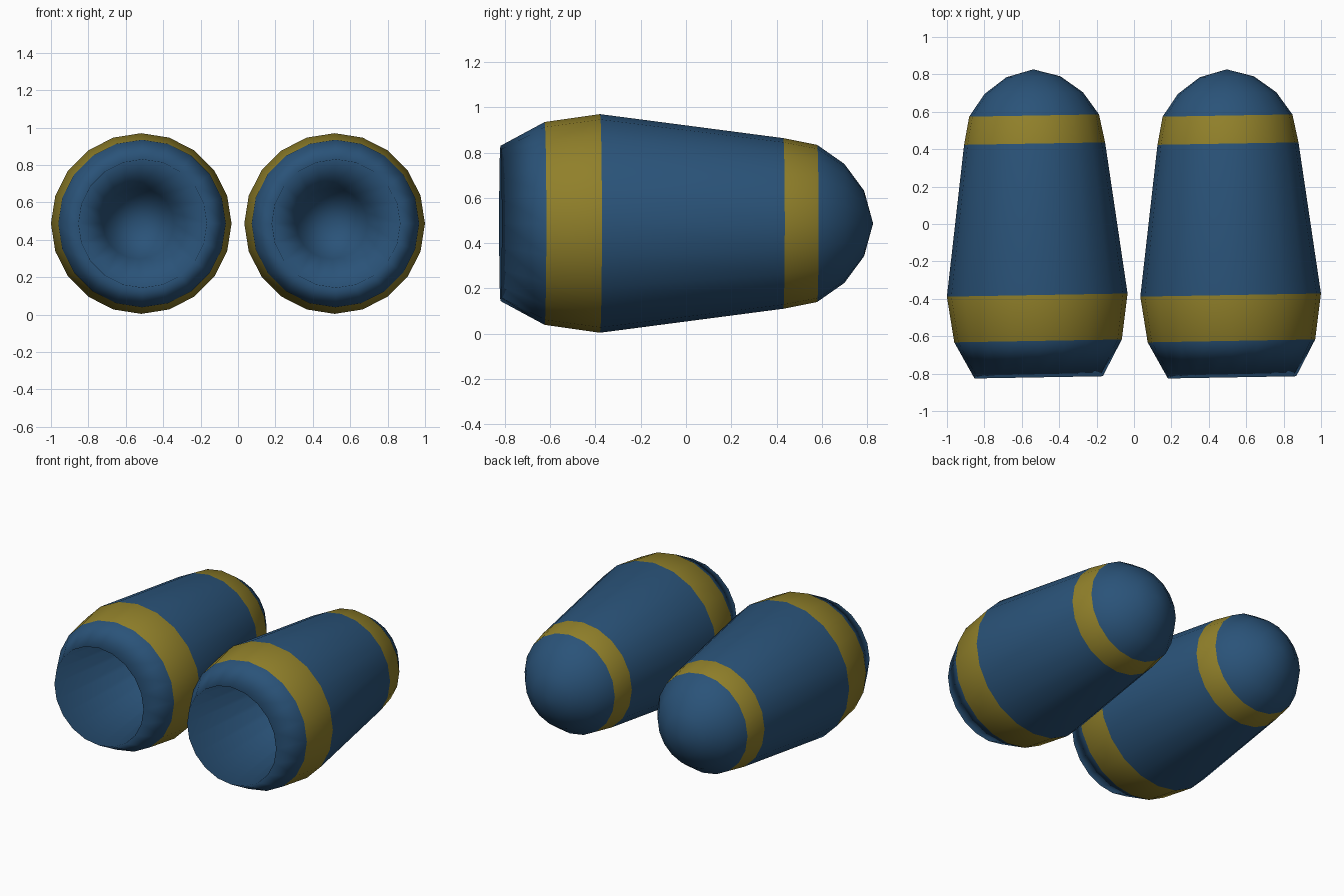
import bpy, bmesh, math
from mathutils import Matrix, Vector

cube = bpy.data.objects.get("Cube")
if cube:
    bpy.data.objects.remove(cube)


def make_material(name, rgb):
    mat = bpy.data.materials.new(name)
    mat.use_nodes = True
    mat.diffuse_color = (*rgb, 1)
    mat.node_tree.nodes["Principled BSDF"].inputs["Base Color"].default_value = (*rgb, 1)
    return mat


materials = [make_material("navy_blue", (0.023, 0.086, 0.19)),
             make_material("old_gold", (0.28, 0.215, 0.023))]
BLUE, GOLD = 0, 1
SIDES = 20

# Profile along the pod: (y, radius, colour of the segment that starts here)
profile = [
    (0.60, 0.0, BLUE),      # bottom of the cavity
    (0.45, 0.19, BLUE),     # cavity wall
    (-0.82, 0.343, BLUE),   # open rim
    (-0.625, 0.448, GOLD),  # wide front band
    (-0.38, 0.483, BLUE),   # tapering body
    (0.43, 0.377, GOLD),    # narrow rear band
    (0.58, 0.347, BLUE),    # rounded tip
    (0.70, 0.263, BLUE),
    (0.787, 0.145, BLUE),
    (0.827, 0.0, BLUE),
]


def make_pod(name, x):
    bm = bmesh.new()
    # Spin every profile segment around the long axis and colour it
    for (y1, r1, colour), (y2, r2, _) in zip(profile, profile[1:]):
        before = set(bm.faces)
        a, b = bm.verts.new((r1, y1, 0)), bm.verts.new((r2, y2, 0))
        edge = bm.edges.new((a, b))
        bmesh.ops.spin(bm, geom=[a, b, edge], cent=(0, 0, 0), axis=(0, 1, 0),
                       angle=math.tau, steps=SIDES)
        for face in set(bm.faces) - before:
            face.material_index = colour
    # Weld the segments into one closed skin
    bmesh.ops.remove_doubles(bm, verts=bm.verts[:], dist=0.0005)
    bmesh.ops.recalc_face_normals(bm, faces=bm.faces[:])
    for face in bm.faces:
        face.smooth = True
    mesh = bpy.data.meshes.new(name)
    bm.to_mesh(mesh)
    bm.free()
    for mat in materials:
        mesh.materials.append(mat)
    pod = bpy.data.objects.new(name, mesh)
    bpy.context.collection.objects.link(pod)
    # Both pods are turned slightly the same way
    pod.matrix_world = Matrix.Translation(Vector((x, 0, 0.487))) @ Matrix.Rotation(math.radians(1), 4, "Z")
    return pod


make_pod("right_pod", -0.524)
make_pod("left_pod", 0.510)
